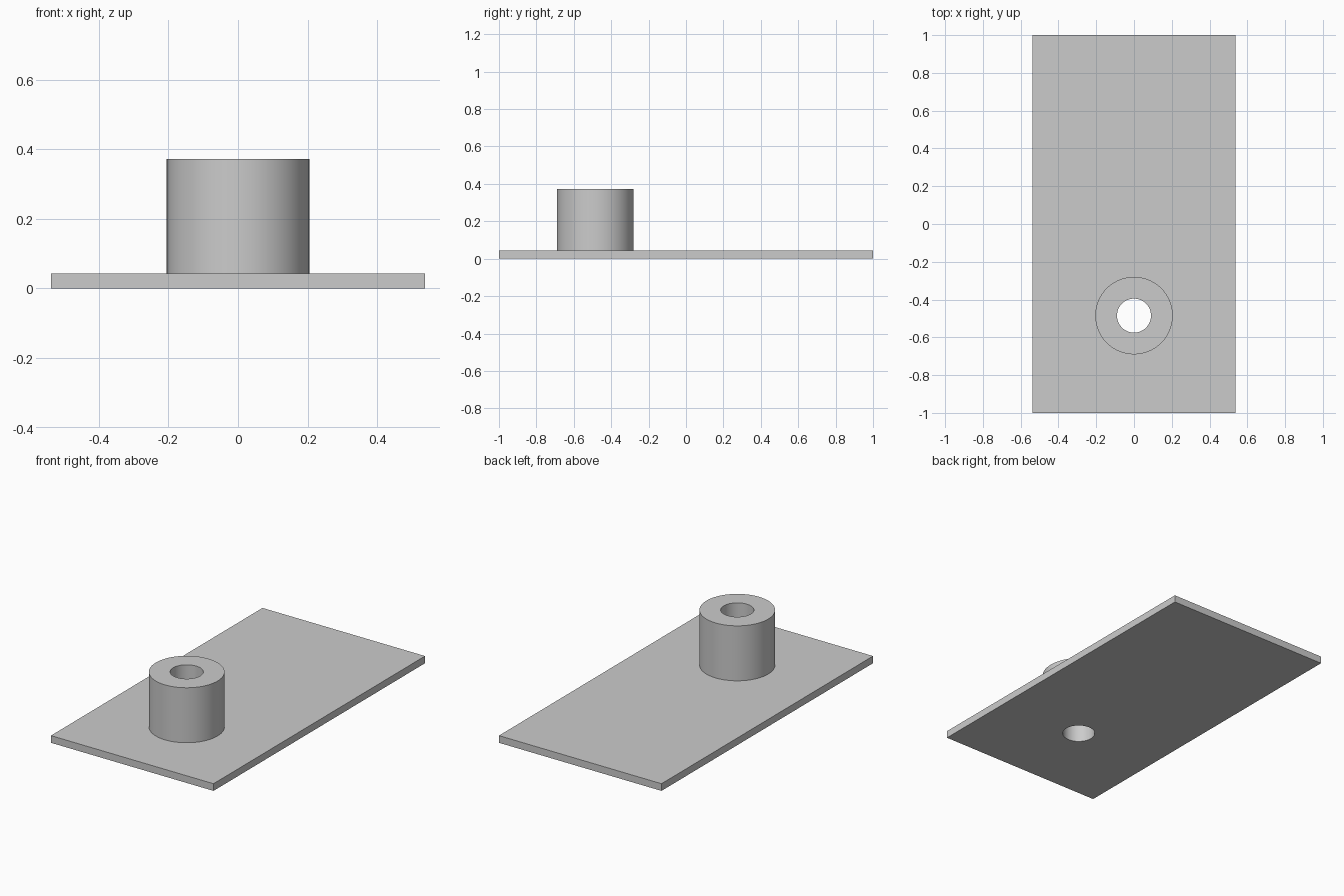
import bpy
import math

cube = bpy.data.objects.get("Cube")
if cube:
    bpy.data.objects.remove(cube, do_unlink=True)

WIDTH, LENGTH, THICK = 1.076, 2.0, 0.043
BOSS_Y, BOSS_R, BORE_R, TOP = -0.485, 0.205, 0.09, 0.372

grey = bpy.data.materials.new("plain grey")
grey.use_nodes = True
colour = (0.6, 0.6, 0.6, 1)
grey.diffuse_color = colour
grey.node_tree.nodes["Principled BSDF"].inputs["Base Color"].default_value = colour


def cylinder(name, radius, low, high):
    bpy.ops.mesh.primitive_cylinder_add(
        vertices=96, radius=radius, depth=high - low,
        location=(0, BOSS_Y, (low + high) / 2))
    ob = bpy.context.object
    ob.name = name
    ob.data.materials.append(grey)
    ob.hide_render = True
    return ob


def combine(target, tool, operation):
    mod = target.modifiers.new(operation.lower(), "BOOLEAN")
    mod.operation = operation
    mod.solver = "EXACT"
    mod.object = tool
    bpy.context.view_layer.objects.active = target
    bpy.ops.object.modifier_apply(modifier=mod.name)
    bpy.data.objects.remove(tool, do_unlink=True)


# Flat base plate
bpy.ops.mesh.primitive_cube_add(size=1, location=(0, 0, THICK / 2))
plate = bpy.context.object
plate.name = "plate_with_boss"
plate.scale = (WIDTH, LENGTH, THICK)
bpy.ops.object.transform_apply(location=True, rotation=False, scale=True)
plate.data.materials.append(grey)

# Round boss joined to the plate, then a bore right through both
combine(plate, cylinder("boss", BOSS_R, THICK / 2, TOP), "UNION")
combine(plate, cylinder("bore", BORE_R, -0.1, TOP + 0.1), "DIFFERENCE")

# Smooth the round walls, keep the rims crisp
bpy.ops.object.select_all(action="DESELECT")
plate.select_set(True)
bpy.context.view_layer.objects.active = plate
bpy.ops.object.shade_smooth_by_angle(angle=math.radians(30))
